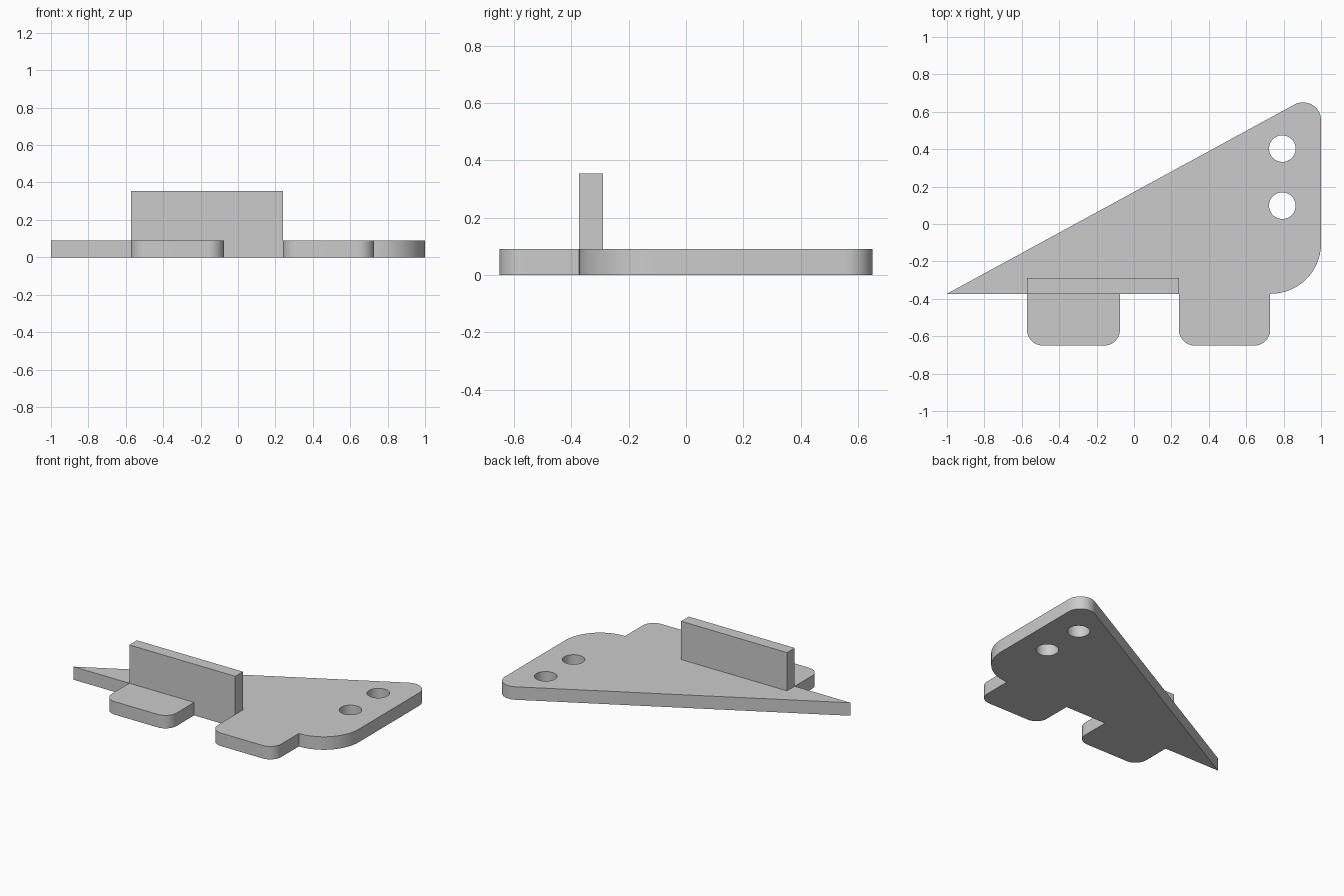
import bpy, bmesh, math
from mathutils import Vector

cube = bpy.data.objects.get("Cube")
if cube:
    bpy.data.objects.remove(cube, do_unlink=True)

THICK = 0.09
BASE_Y = -0.373

grey = bpy.data.materials.new("light_grey")
grey.use_nodes = True
grey.diffuse_color = (0.6, 0.6, 0.6, 1)
grey.node_tree.nodes["Principled BSDF"].inputs["Base Color"].default_value = grey.diffuse_color


def rounded(corners, steps=14):
    """Turn (x, y, radius) corners into an outline with arc fillets."""
    points = []
    for i, (x, y, r) in enumerate(corners):
        p = Vector((x, y))
        if not r:
            points.append(p)
            continue
        a = (Vector(corners[i - 1][:2]) - p).normalized()
        b = (Vector(corners[(i + 1) % len(corners)][:2]) - p).normalized()
        half = a.angle(b) / 2
        centre = p + (a + b).normalized() * r / math.sin(half)
        start = p + a * r / math.tan(half) - centre
        # Outline runs counter-clockwise, so every fillet turns left
        first, sweep = math.atan2(start.y, start.x), math.pi - 2 * half
        for s in range(steps + 1):
            t = first + sweep * s / steps
            points.append(centre + Vector((math.cos(t), math.sin(t))) * r)
    return points


def prism(name, outline, bottom, top):
    bm = bmesh.new()
    face = bm.faces.new([bm.verts.new((x, y, bottom)) for x, y in outline])
    up = bmesh.ops.extrude_face_region(bm, geom=[face])["geom"]
    verts = [v for v in up if isinstance(v, bmesh.types.BMVert)]
    bmesh.ops.translate(bm, verts=verts, vec=(0, 0, top - bottom))
    bmesh.ops.recalc_face_normals(bm, faces=bm.faces)
    mesh = bpy.data.meshes.new(name)
    bm.to_mesh(mesh)
    bm.free()
    mesh.materials.append(grey)
    obj = bpy.data.objects.new(name, mesh)
    bpy.context.collection.objects.link(obj)
    return obj


def combine(target, tool, operation):
    mod = target.modifiers.new(operation.lower(), 'BOOLEAN')
    mod.object, mod.operation, mod.solver = tool, operation, 'EXACT'
    graph = bpy.context.evaluated_depsgraph_get()
    mesh = bpy.data.meshes.new_from_object(target.evaluated_get(graph))
    target.modifiers.clear()
    target.data = mesh
    bpy.data.objects.remove(tool, do_unlink=True)


# Triangular plate with two rounded tabs along the front edge
corners = [(-1, BASE_Y, 0)]
for left, right in ((-0.572, -0.075), (0.24, 0.728)):
    corners += [(left, BASE_Y, 0), (left, -0.65, 0.085),
                (right, -0.65, 0.085), (right, BASE_Y, 0)]
corners += [(1, BASE_Y, 0.268), (1, 0.716, 0.096)]
bracket = prism("bracket_plate", rounded(corners), 0, THICK)

# Upright wall, flush with the front edge
wall = prism("upright_wall", [(-0.572, BASE_Y), (0.24, BASE_Y), (0.24, -0.289), (-0.572, -0.289)],
             0, 0.355)
combine(bracket, wall, 'UNION')

# Two screw holes
for y in (0.403, 0.098):
    ring = [(0.793 + 0.071 * math.cos(a), y + 0.071 * math.sin(a))
            for a in (math.tau * i / 48 for i in range(48))]
    combine(bracket, prism("hole_cutter", ring, -0.1, 0.2), 'DIFFERENCE')

# Merge flush faces, then smooth the rounded edges
bm = bmesh.new()
bm.from_mesh(bracket.data)
bmesh.ops.remove_doubles(bm, verts=bm.verts, dist=0.0001)
bmesh.ops.dissolve_limit(bm, angle_limit=0.005, verts=bm.verts, edges=bm.edges)
bm.to_mesh(bracket.data)
bm.free()
bpy.context.view_layer.objects.active = bracket
bracket.select_set(True)
bpy.ops.object.shade_smooth_by_angle(angle=math.radians(30))
